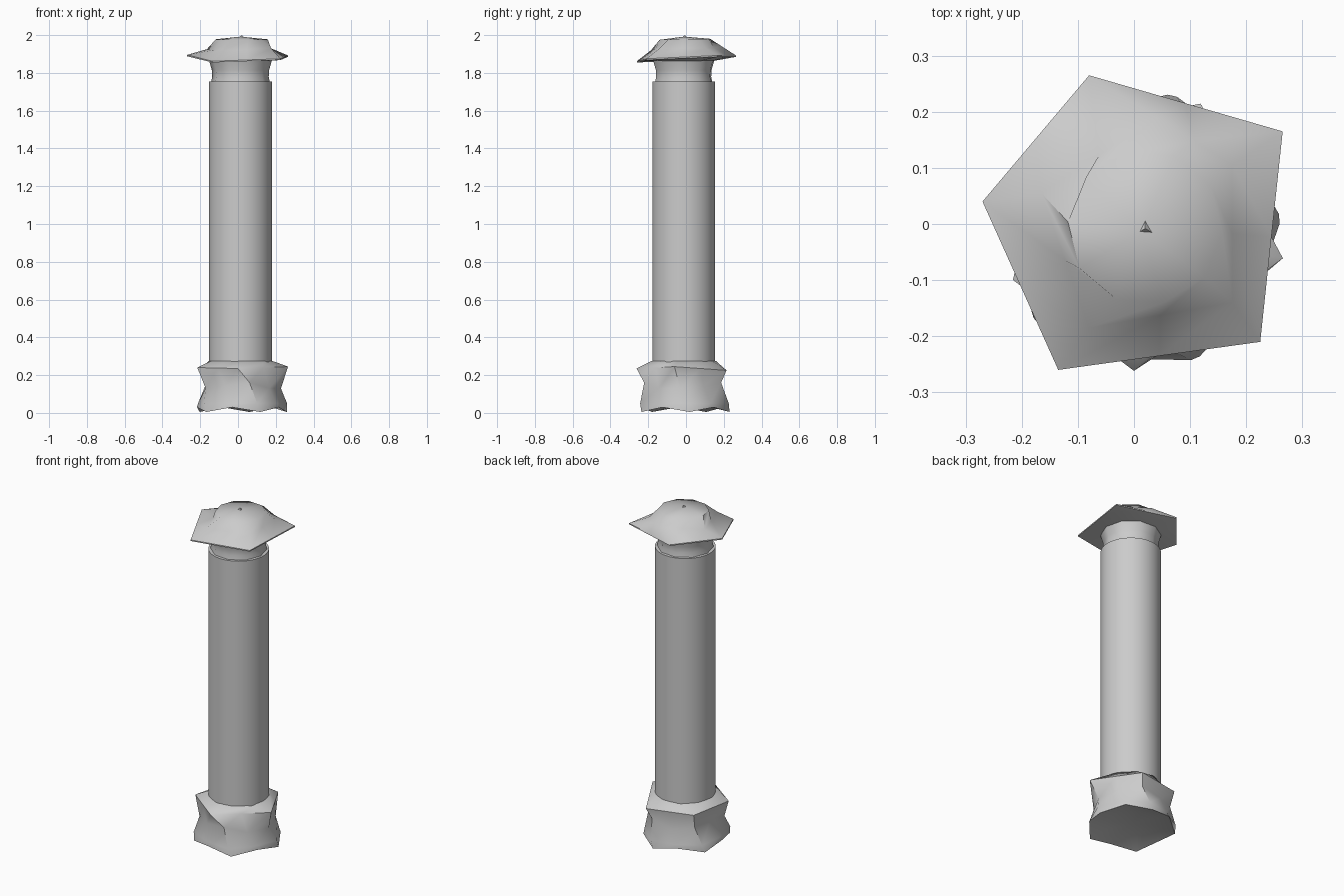
import bpy, bmesh, math
from mathutils import Vector

cube = bpy.data.objects.get("Cube")
if cube:
    bpy.data.objects.remove(cube, do_unlink=True)

AXIS = Vector((0.013, -0.012, 0))
SIDES = 10

stone = bpy.data.materials.new("pale_grey_stone")
stone.use_nodes = True
stone.diffuse_color = (0.6, 0.6, 0.6, 1)
stone.node_tree.nodes["Principled BSDF"].inputs["Base Color"].default_value = (0.6, 0.6, 0.6, 1)


def polar(angle, radius, z):
    a = math.radians(angle)
    return AXIS + Vector((radius * math.cos(a), radius * math.sin(a), z))


def ring(radius, z, start, tilt=0):
    """Round ten-sided ring; tilt lifts it towards the back."""
    pts = [polar(start + 36 * i, radius, z) for i in range(SIDES)]
    for p in pts:
        p.z += tilt * p.y
    return pts


def pentagon(corners):
    """Five corners with the middle of each edge added."""
    pts = []
    for a, b in zip(corners, corners[1:] + corners[:1]):
        pts += [a, (a + b) / 2]
    return pts


def lift(pts, z):
    return [p + Vector((0, 0, z)) for p in pts]


def finish(obj, angle):
    obj.data.materials.append(stone)
    bpy.ops.object.select_all(action='DESELECT')
    obj.select_set(True)
    bpy.context.view_layer.objects.active = obj
    bpy.ops.object.shade_smooth_by_angle(angle=math.radians(angle))


def loft(name, rings, bottom, top, angle=50):
    """Skin a stack of rings and close both ends with a fan."""
    bm = bmesh.new()
    rows = [[bm.verts.new(p) for p in r] for r in rings]
    for low, high in zip(rows, rows[1:]):
        for i in range(SIDES):
            j = (i + 1) % SIDES
            bm.faces.new((low[i], low[j], high[j], high[i]))
    for row, tip in ((rows[0], bottom), (rows[-1], top)):
        v = bm.verts.new(tip)
        for i in range(SIDES):
            bm.faces.new((row[i], row[(i + 1) % SIDES], v))
    bmesh.ops.recalc_face_normals(bm, faces=bm.faces)
    mesh = bpy.data.meshes.new(name)
    bm.to_mesh(mesh)
    bm.free()
    obj = bpy.data.objects.new(name, mesh)
    bpy.context.collection.objects.link(obj)
    finish(obj, angle)


# Round column shaft
bpy.ops.mesh.primitive_cylinder_add(vertices=64, radius=0.166, depth=1.56,
                                    location=AXIS + Vector((0, 0, 0.975)))
shaft = bpy.context.object
shaft.name = "column_shaft"
finish(shaft, 40)

# Twisted base: scalloped foot, pinched waist, five-cornered shoulder
foot = [polar(7 + 36 * i, 0.247 if i % 2 == 0 else 0.232, 0.005 if i % 2 == 0 else 0.03)
        for i in range(SIDES)]
foot_edge = [polar(3 + 36 * i, 0.247 if i % 2 == 0 else 0.225, 0.05) for i in range(SIDES)]
waist = [polar(-5 + 36 * i, 0.18 if i == 5 else 0.215 - 0.012 * (i % 2), 0.13 + 0.015 * (i % 3))
         for i in range(SIDES)]
shoulder = pentagon([polar(a, r, 0.235 + dz) for a, r, dz in
                     ((-11, 0.257, 0.01), (65, 0.25, -0.01), (136, 0.24, 0),
                      (201, 0.245, 0.005), (267, 0.25, 0))])
loft("carved_base",
     [ring(0.13, 0.045, 7), foot, foot_edge, waist, shoulder, ring(0.172, 0.275, -11)],
     polar(0, 0, 0.04), polar(0, 0, 0.275))

# Narrow neck between shaft and cap
loft("neck", [ring(0.158, 1.74, 32), ring(0.15, 1.78, 32), ring(0.152, 1.815, 32),
              ring(0.168, 1.87, 32)],
     polar(0, 0, 1.74), polar(0, 0, 1.87))

# Cap: thin tilted five-cornered brim rising to a ten-sided crown
brim = pentagon([Vector(p) for p in ((0.265, 0.165, 1.885), (-0.08, 0.265, 1.885),
                                     (-0.27, 0.04, 1.888), (-0.135, -0.26, 1.855),
                                     (0.225, -0.21, 1.868))])
brow = pentagon([Vector(p) for p in ((0.175, 0.105, 1.93), (0.04, 0.19, 1.94),
                                     (-0.165, 0.055, 1.925), (-0.08, -0.185, 1.92),
                                     (0.175, -0.14, 1.93))])
crown = [p + Vector((0.007, 0.006, 0)) for p in ring(0.138, 1.978, 32, 0.02)]
loft("cap", [ring(0.155, 1.862, 32), brim, lift(brim, 0.007), brow, crown],
     polar(0, 0, 1.862), polar(0, 0, 1.992))

# Small pointed tip on the crown
bpy.ops.mesh.primitive_cone_add(vertices=3, radius1=0.022, radius2=0, depth=0.016,
                                location=(0.02, -0.008, 1.992))
tip = bpy.context.object
tip.name = "crown_tip"
finish(tip, 30)
